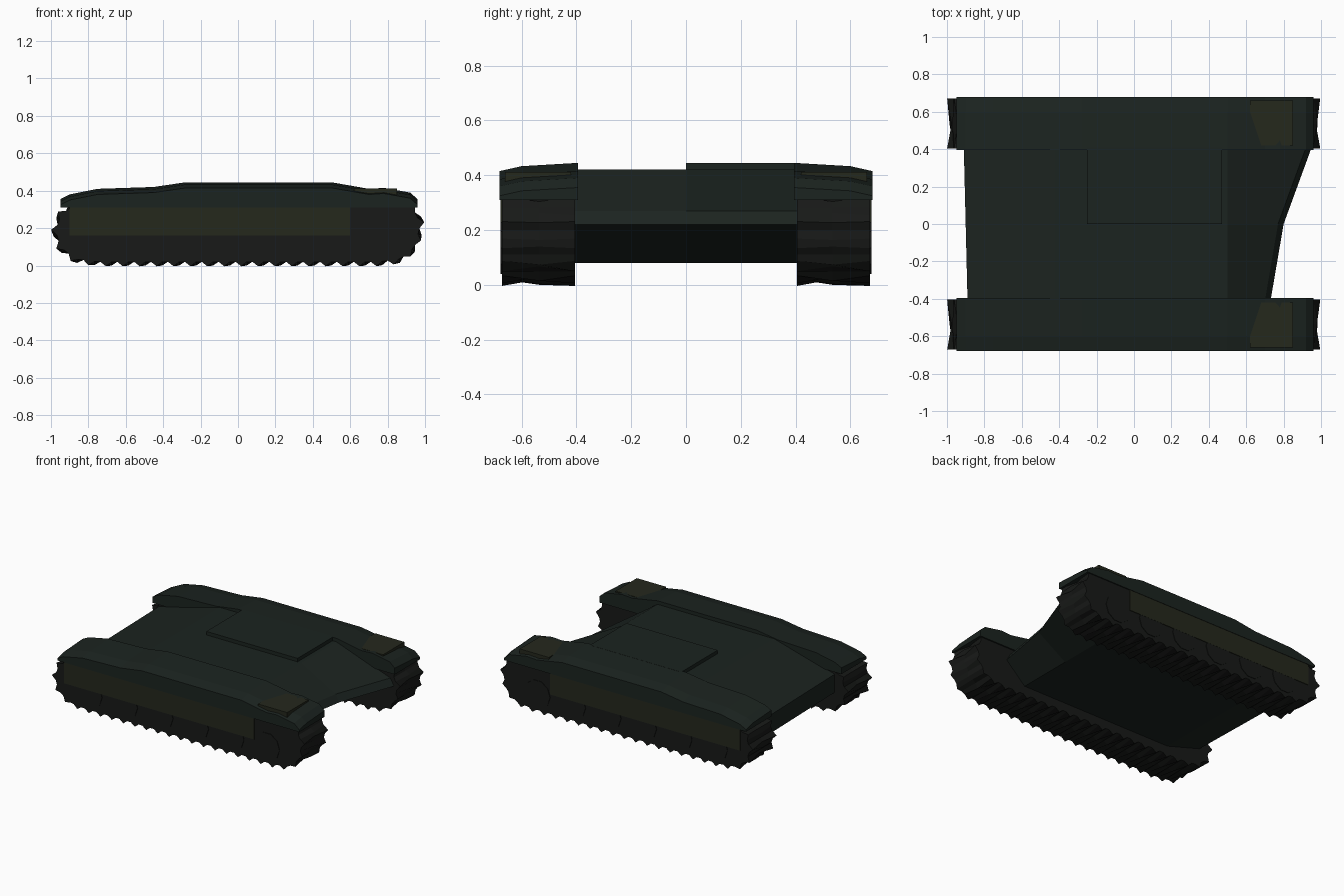
import bpy, math

if "Cube" in bpy.data.objects:
    bpy.data.objects.remove(bpy.data.objects["Cube"])

def material(name, rgb):
    m = bpy.data.materials.new(name)
    m.diffuse_color = (*rgb, 1)
    m.use_nodes = True
    m.node_tree.nodes["Principled BSDF"].inputs["Base Color"].default_value = m.diffuse_color
    return m

GREEN = material("dark_green", (0.011, 0.017, 0.014))
OLIVE = material("olive", (0.018, 0.021, 0.012))
BLACK = material("track_metal", (0.009, 0.010, 0.009))

def loft(name, rings, mat, flip=False):
    """Skin a list of equal-sized closed rings and cap both ends."""
    n = len(rings[0])
    verts = [p for r in rings for p in r]
    faces = []
    for i in range(len(rings) - 1):
        for j in range(n):
            k = (j + 1) % n
            faces.append((i*n + j, i*n + k, (i+1)*n + k, (i+1)*n + j))
    faces.append(tuple(reversed(range(n))))
    faces.append(tuple(range((len(rings)-1)*n, len(rings)*n)))
    if flip:
        faces = [tuple(reversed(f)) for f in faces]
    me = bpy.data.meshes.new(name)
    me.from_pydata(verts, [], faces)
    ob = bpy.data.objects.new(name, me)
    bpy.context.collection.objects.link(ob)
    me.materials.append(mat)
    return ob

def box(name, x0, x1, y0, y1, z0, z1, mat):
    return loft(name, [[(x, y0, z0), (x, y1, z0), (x, y1, z1), (x, y0, z1)]
                       for x in (x0, x1)], mat)

def resample(pts, step):
    """Evenly spaced points along a closed outline."""
    segs = [(a, b, math.dist(a, b)) for a, b in zip(pts, pts[1:] + pts[:1])]
    total = sum(s[2] for s in segs)
    n = round(total / step / 3) * 3
    out = []
    for i in range(n):
        d = total * i / n
        for a, b, l in segs:
            if d <= l:
                out.append((a[0] + (b[0]-a[0])*d/l, a[1] + (b[1]-a[1])*d/l))
                break
            d -= l
    return out

# Hull: sloped rear deck, skewed front edge
def hull_ring(y, nose, rear):
    prof = [(rear, 0.16), (-0.62, 0.08), (0.58, 0.08), (nose, 0.22),
            (nose - 0.03, 0.27), (0.50, 0.42), (-0.42, 0.42), (rear, 0.29)]
    return [(x, y, z) for x, z in prof]
loft("hull", [hull_ring(-0.41, 0.73, -0.89), hull_ring(0, 0.80, -0.90),
              hull_ring(0.41, 0.95, -0.91)], GREEN, True)

# Raised deck plate
box("deck_plate", -0.25, 0.47, 0.0, 0.41, 0.41, 0.445, GREEN)

# Track outline in (x, z)
OUTLINE = [(-0.975, 0.19), (-0.95, 0.10), (-0.87, 0.035), (-0.75, 0.02),
           (0.75, 0.02), (0.87, 0.035), (0.945, 0.10), (0.975, 0.22),
           (0.94, 0.30), (0.85, 0.335), (-0.85, 0.335), (-0.94, 0.28)]

def track_ring(y, tooth, phase=0):
    pts = resample(OUTLINE, 0.03)
    n, ring = len(pts), []
    for i, (x, z) in enumerate(pts):
        a, b = pts[i-1], pts[(i+1) % n]
        dx, dz = b[0]-a[0], b[1]-a[1]
        l = math.hypot(dx, dz)
        o = tooth if i % 3 == phase else 0
        ring.append((x + dz/l*o, y, z - dx/l*o))
    return ring

# Fender stations: x and crest height
CREST = [(-0.95, 0.355), (-0.90, 0.38), (-0.75, 0.41), (-0.45, 0.42), (-0.28, 0.445),
         (0.50, 0.445), (0.70, 0.41), (0.78, 0.415), (0.92, 0.39), (0.96, 0.355)]

for s, side in ((-1, "right"), (1, "left")):
    f = s > 0
    # Toothed track belt with chevron cleats
    loft("track_" + side, [track_ring(s*0.405, 0.024), track_ring(s*0.535, 0.02, 1),
                           track_ring(s*0.672, 0.024)], BLACK, f)
    # Fender
    rings = []
    for x, h in CREST:
        rings.append([(x, s*0.395, 0.31), (x, s*0.395, h), (x, s*0.60, h - 0.012),
                      (x, s*0.68, h - 0.03), (x, s*0.68, 0.31)])
    loft("fender_" + side, rings, GREEN, not f)
    # Stowage box and side skirt plate
    box("front_box_" + side, 0.62, 0.85, *sorted((s*0.42, s*0.66)), 0.37, 0.412, OLIVE)
    box("side_skirt_" + side, -0.90, 0.60, *sorted((s*0.66, s*0.677)), 0.16, 0.31, OLIVE)
    # Road wheels
    for i in range(6):
        cx = -0.70 + i * 0.28
        wheel = [[(cx + 0.10*math.cos(t*math.pi/5), s*y, 0.135 + 0.10*math.sin(t*math.pi/5))
                  for t in range(10)] for y in (0.65, 0.676)]
        loft(f"road_wheel_{side}_{i+1}", wheel, BLACK, f)
